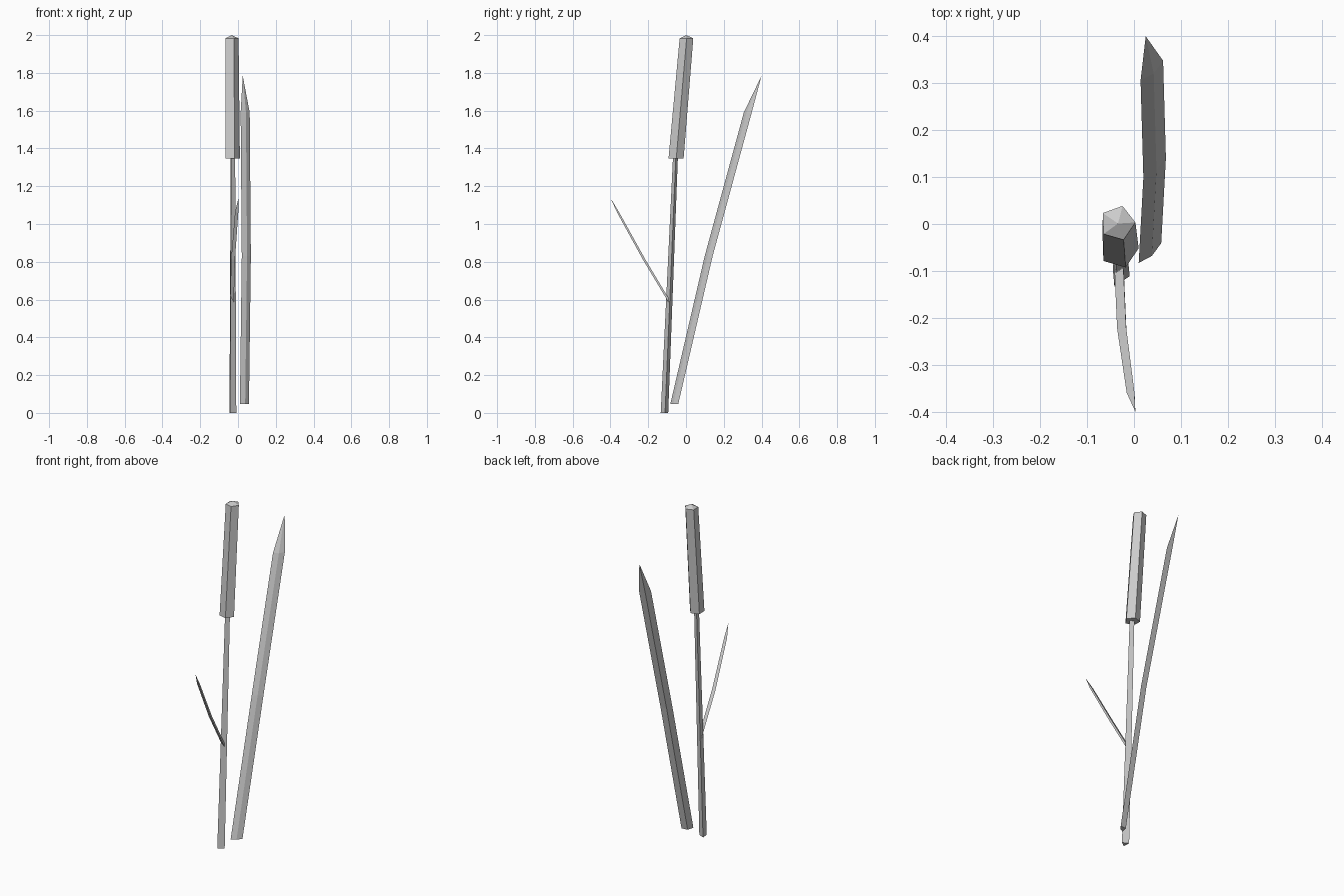
import bpy
from math import cos, sin, radians
from mathutils import Vector

if "Cube" in bpy.data.objects:
    bpy.data.objects.remove(bpy.data.objects["Cube"])


def ring(center, radius, sides, turn=0):
    """Regular polygon lying level around a centre."""
    c = Vector(center)
    return [c + radius * Vector((cos(a), sin(a), 0))
            for a in (radians(turn + 360 * i / sides) for i in range(sides))]


def section(center, offsets):
    return [Vector(center) + Vector(o) for o in offsets]


def loft(name, rings, tip=None):
    """Skin equal-sized rings, closed below, ending in a tip or a flat cap."""
    n = len(rings[0])
    verts = [v for r in rings for v in r]
    faces = [tuple(reversed(range(n)))]
    for k in range(len(rings) - 1):
        for i in range(n):
            j = (i + 1) % n
            faces.append((k * n + i, k * n + j, (k + 1) * n + j, (k + 1) * n + i))
    last = (len(rings) - 1) * n
    if tip:
        verts.append(Vector(tip))
        faces += [(last + i, last + (i + 1) % n, len(verts) - 1) for i in range(n)]
    else:
        faces.append(tuple(range(last, last + n)))
    mesh = bpy.data.meshes.new(name)
    mesh.from_pydata(verts, [], faces)
    mesh.update()
    obj = bpy.data.objects.new(name, mesh)
    bpy.context.collection.objects.link(obj)
    return obj


# Three-sided leaning stem
loft("stem", [ring((-0.032, -0.113, 0), 0.023, 3, 5),
              ring((-0.030, -0.055, 1.36), 0.015, 3, 5)])

# Five-sided seed head with a shallow pointed top
loft("seed_head", [ring((-0.032, -0.053, 1.348), 0.042, 5, 2),
                   ring((-0.035, 0.002, 1.983), 0.038, 5, 2)],
     tip=(-0.034, 0.001, 2.0))

# Tall blade: flattened cross-section with a keel on the back
blade = [(-0.024, -0.021, 0), (0.004, -0.006, 0), (0.024, 0.021, 0), (-0.014, 0.018, 0)]
loft("tall_leaf", [section((0.034, -0.062, 0.047), blade),
                   section((0.044, 0.120, 0.830), blade),
                   section((0.038, 0.327, 1.590), blade)],
     tip=(0.025, 0.40, 1.785))

# Small side leaf growing from the stem
sprig = [(-0.010, 0, 0), (0.010, -0.006, -0.004), (0.009, 0.004, 0.002)]
loft("side_leaf", [section((-0.032, -0.087, 0.590), sprig),
                   section((-0.026, -0.222, 0.815), sprig),
                   section((-0.007, -0.360, 1.065), [Vector(o) * 0.85 for o in sprig])],
     tip=(0.003, -0.40, 1.138))
